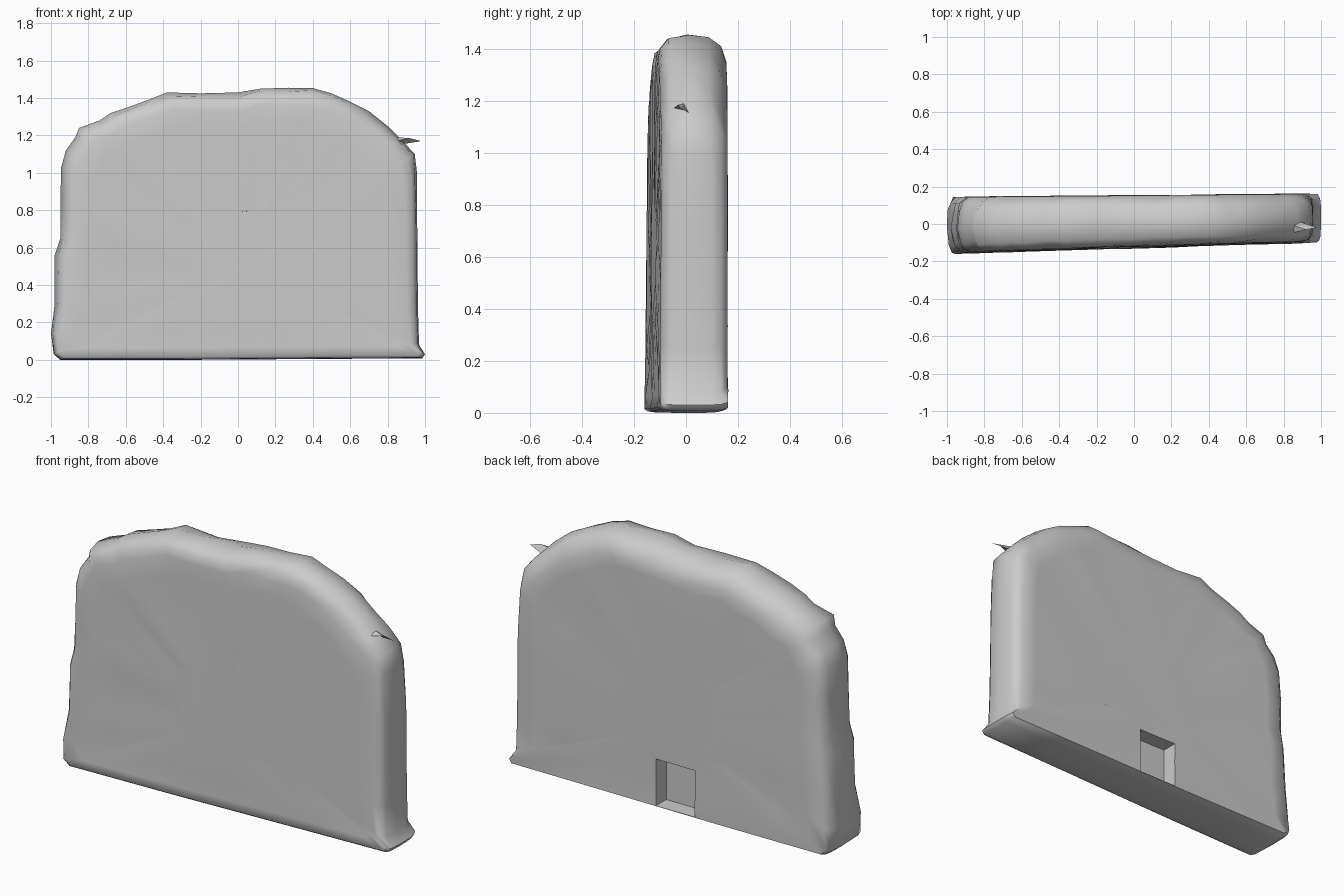
import bpy, bmesh, random
from mathutils import Vector

if "Cube" in bpy.data.objects:
    bpy.data.objects.remove(bpy.data.objects["Cube"])

random.seed(4)

# Worn silhouette of the slab (x, z), clockwise from the lower left
outline = [(-.95, 0), (-.985, .03), (-1, .14), (-.98, .3), (-.98, .56), (-.95, .65),
           (-.95, .85), (-.945, 1.03), (-.92, 1.12), (-.87, 1.19), (-.85, 1.24),
           (-.74, 1.28), (-.68, 1.32), (-.59, 1.35), (-.48, 1.39), (-.38, 1.43),
           (-.2, 1.425), (0, 1.43), (.12, 1.45), (.27, 1.455), (.4, 1.453), (.5, 1.425),
           (.6, 1.38), (.7, 1.33), (.8, 1.25), (.87, 1.18), (.945, 1.1), (.957, 1),
           (.958, .75), (.96, .5), (.963, .25), (.968, .08), (1, .03), (.985, .008),
           (.6, .006), (.3, .004), (0, .002), (-.3, 0), (-.65, 0)]
centre = Vector((0, .5))


def y_at(x, z, t):
    """Depth between the slanting front (t=0) and back (t=1) faces."""
    front = -.125 + .031 * x + .008 * (z - .6)
    back = .152 + .009 * x
    return front + (back - front) * t


# Rounded edge: (depth fraction, inset at sides, inset at top)
edge = [(0, .06, .09), (.04, .025, .045), (.14, .006, .012), (.45, 0, 0),
        (.75, .002, .008), (.9, .012, .045), (1, .045, .1)]


def rim_ring(t, side, top):
    pts = []
    for x, z in outline:
        if z < .06:
            lip = side * .4
            pts.append((x * (1 - lip), y_at(x, z, t), z + lip * .6))
            continue
        w = min(1, max(0, (z - .9) / .3))
        worn = w if x > -.5 else 1
        d = side + (top - side) * w + random.uniform(0, .016) * worn * (t != .45)
        p = Vector((x, z))
        p += (centre - p).normalized() * d
        pts.append((p.x, y_at(p.x, p.y, t) + random.uniform(-.007, .007) * worn * (0 < t < 1), p.y))
    return pts


def cap_ring(t, scale, side):
    ring = []
    for x, _, z in rim_ring(t, side, side * 1.6):
        x, z = x * scale, .5 + (z - .5) * scale
        ring.append((x, y_at(x, z, t) + random.uniform(-.004, .004), z))
    return ring


# Slab: front cap, rounded rim, back cap
rings = [cap_ring(0, s, .06) for s in (.35, .7, .9)]
rings += [rim_ring(*e) for e in edge]
rings += [cap_ring(1, s, .045) for s in (.9, .7, .35)]

bm = bmesh.new()
loops = [[bm.verts.new(p) for p in r] for r in rings]
n = len(outline)
for a, b in zip(loops, loops[1:]):
    for i in range(n):
        j = (i + 1) % n
        bm.faces.new((a[i], a[j], b[j], b[i]))
bm.faces.new(loops[0])
bm.faces.new(loops[-1])
bmesh.ops.recalc_face_normals(bm, faces=bm.faces)
mesh = bpy.data.meshes.new("stone_slab")
bm.to_mesh(mesh)
bm.free()
slab = bpy.data.objects.new("stone_slab", mesh)
bpy.context.collection.objects.link(slab)

# Small niche at the foot of the back
bpy.ops.mesh.primitive_cube_add(size=1, location=(-.04, .16, .145))
cutter = bpy.context.object
cutter.name = "niche_cutter"
cutter.scale = (.24, .2, .26)
cutter.hide_render = True
mod = slab.modifiers.new("niche", 'BOOLEAN')
mod.operation = 'DIFFERENCE'
mod.solver = 'EXACT'
mod.object = cutter
bpy.context.view_layer.update()
bpy.ops.object.select_all(action='DESELECT')
slab.select_set(True)
bpy.context.view_layer.objects.active = slab
bpy.ops.object.modifier_apply(modifier="niche")
bpy.data.objects.remove(cutter)
bpy.ops.object.shade_smooth_by_angle(angle=1.0)

# Thin splinter on the upper right shoulder
sm = bpy.data.meshes.new("splinter")
sm.from_pydata([(.84, -.05, 1.17), (.86, .02, 1.15), (.92, -.03, 1.185), (.98, -.02, 1.17),
                (.86, -.01, 1.19)], [],
               [(0, 1, 2), (1, 3, 2), (0, 2, 4), (4, 2, 3), (0, 4, 1), (4, 3, 1)])
splinter = bpy.data.objects.new("splinter", sm)
bpy.context.collection.objects.link(splinter)
